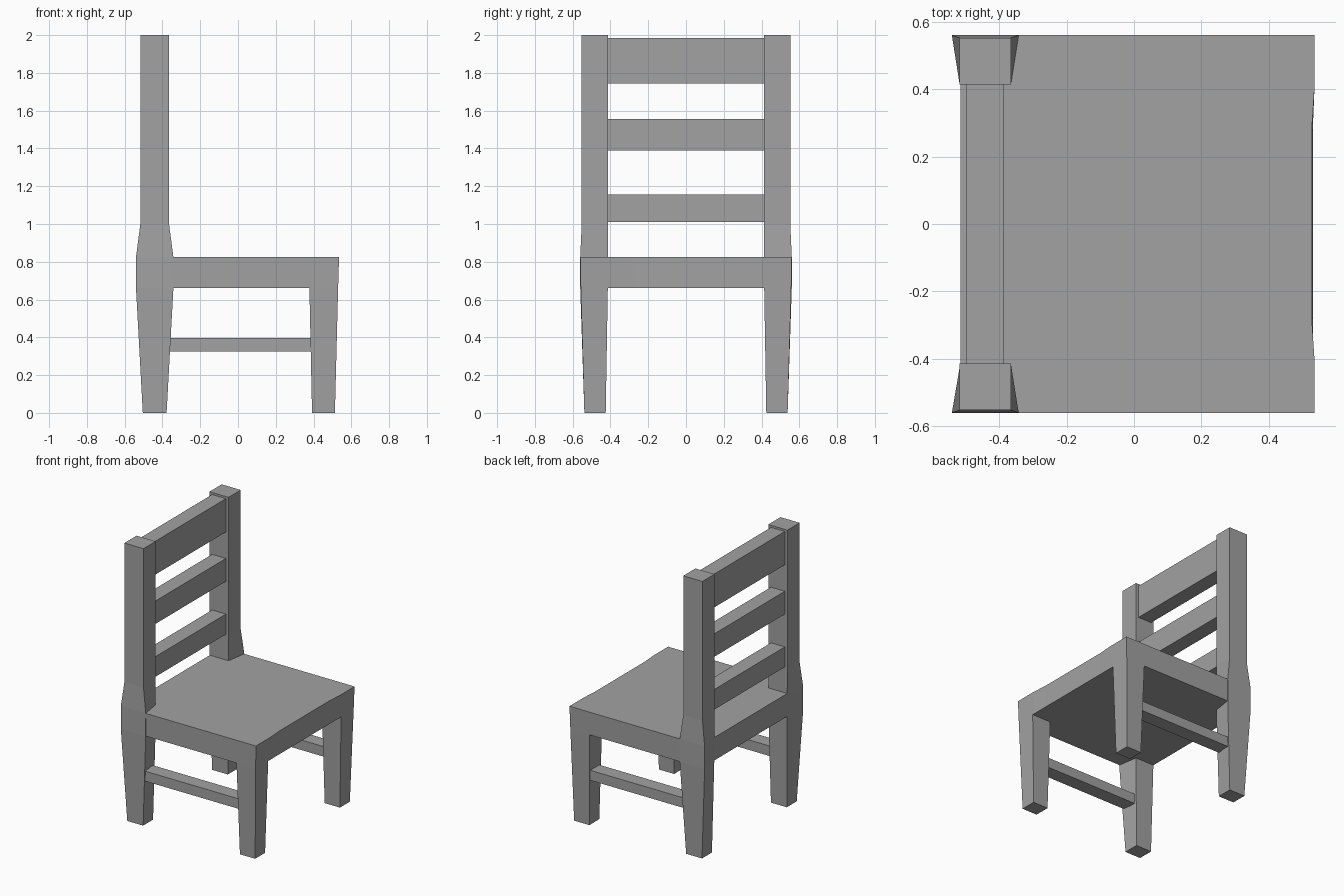
import bpy

if "Cube" in bpy.data.objects:
    bpy.data.objects.remove(bpy.data.objects["Cube"])

grey = bpy.data.materials.new("grey_wood")
grey.diffuse_color = (0.36, 0.36, 0.36, 1)
grey.use_nodes = True
grey.node_tree.nodes["Principled BSDF"].inputs["Base Color"].default_value = grey.diffuse_color


def loft(name, sections, side=1):
    """Closed solid through (z, outline) sections; side=-1 mirrors it in y."""
    n = len(sections[0][1])
    verts = [(x, y * side, z) for z, outline in sections for x, y in outline]
    faces = [list(range(n))[::-1], list(range(len(verts) - n, len(verts)))]
    for s in range(len(sections) - 1):
        a, b = s * n, (s + 1) * n
        for i in range(n):
            j = (i + 1) % n
            faces.append([a + i, a + j, b + j, b + i])
    if side < 0:
        faces = [f[::-1] for f in faces]
    mesh = bpy.data.meshes.new(name)
    mesh.from_pydata(verts, [], faces)
    mesh.materials.append(grey)
    obj = bpy.data.objects.new(name, mesh)
    bpy.context.collection.objects.link(obj)
    return obj


def rect(x0, x1, y0, y1):
    return [(x0, y0), (x1, y0), (x1, y1), (x0, y1)]


def box(name, x0, x1, y0, y1, z0, z1, side=1):
    return loft(name, [(z0, rect(x0, x1, y0, y1)), (z1, rect(x0, x1, y0, y1))], side)


# Seat block with a slightly hollowed top front edge
def seat_outline(front, hollow, half):
    return [(-0.515, -half), (front, -half), (front, -0.40), (hollow, -0.28),
            (hollow, 0.28), (front, 0.40), (front, half), (-0.515, half)]


loft("seat", [(0.66, seat_outline(0.53, 0.53, 0.557)),
              (0.825, seat_outline(0.535, 0.527, 0.56))])

# Section of the back post at seat height: wider on its outer side
flare = [(-0.515, 0.414), (-0.365, 0.414), (-0.342, 0.56), (-0.54, 0.56)]
post = rect(-0.517, -0.365, 0.414, 0.552)

for label, side in (("left", 1), ("right", -1)):
    # Back leg and upright in one piece
    loft(f"back_post_{label}", [(0, rect(-0.504, -0.378, 0.425, 0.538)),
                                (0.66, flare), (0.825, flare),
                                (1.0, post), (2.0, post)], side)
    # Tapered front leg
    loft(f"front_leg_{label}", [(0, rect(0.392, 0.513, 0.425, 0.538)),
                                (0.66, rect(0.378, 0.53, 0.414, 0.557))], side)
    # Side stretcher between the legs
    box(f"stretcher_{label}", -0.40, 0.42, 0.437, 0.54, 0.325, 0.397, side)

# Back slats
for name, z0, z1 in (("lower_slat", 1.01, 1.155), ("middle_slat", 1.39, 1.555),
                     ("top_slat", 1.745, 1.985)):
    box(name, -0.496, -0.386, -0.42, 0.42, z0, z1)
